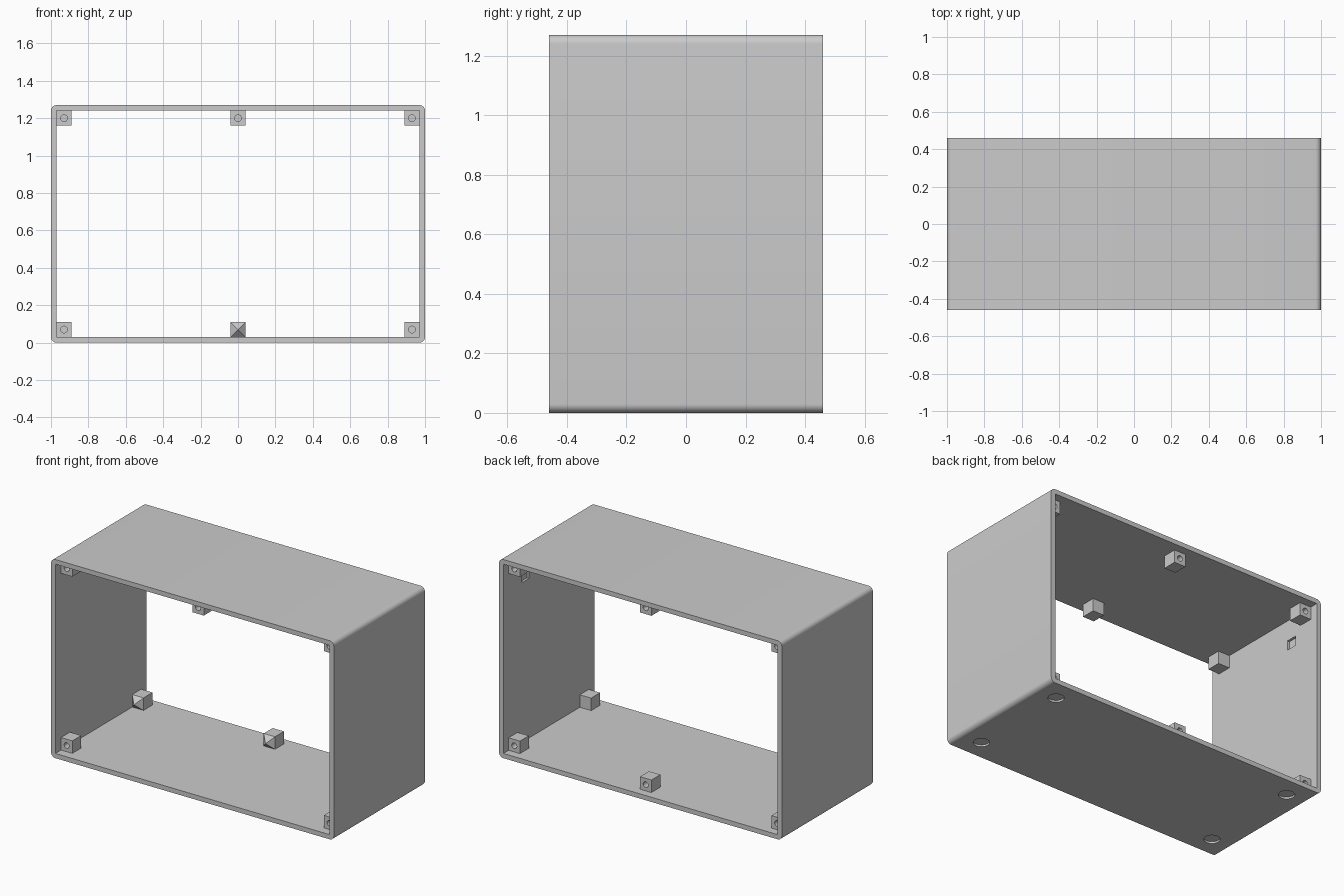
import bpy, bmesh
from math import radians, pi
from mathutils import Matrix, Vector

if "Cube" in bpy.data.objects:
    bpy.data.objects.remove(bpy.data.objects["Cube"])

W, D, H, T = 2.0, 0.92, 1.27, 0.03    # outer size and wall thickness
B = 0.08                              # boss width


def finish(name, bm):
    bmesh.ops.recalc_face_normals(bm, faces=bm.faces)
    mesh = bpy.data.meshes.new(name)
    bm.to_mesh(mesh)
    bm.free()
    ob = bpy.data.objects.new(name, mesh)
    bpy.context.collection.objects.link(ob)
    return ob


def box_bm(size, loc):
    bm = bmesh.new()
    bmesh.ops.create_cube(bm, size=1, matrix=Matrix.Translation(loc) @ Matrix.Diagonal((*size, 1)))
    return bm


def cylinder(name, r, depth, loc, rot=Matrix()):
    bm = bmesh.new()
    bmesh.ops.create_cone(bm, cap_ends=True, segments=32, radius1=r, radius2=r, depth=depth,
                          matrix=Matrix.Translation(loc) @ rot)
    return finish(name, bm)


def cut(ob, cutter):
    cutter.hide_render = True
    mod = ob.modifiers.new("cut", 'BOOLEAN')
    mod.operation, mod.solver, mod.object = 'DIFFERENCE', 'EXACT', cutter
    bpy.context.view_layer.objects.active = ob
    bpy.ops.object.modifier_apply(modifier=mod.name)
    bpy.data.objects.remove(cutter, do_unlink=True)


def smooth(ob):
    bpy.ops.object.select_all(action='DESELECT')
    ob.select_set(True)
    bpy.context.view_layer.objects.active = ob
    bpy.ops.object.shade_smooth_by_angle(angle=radians(30))


# Open case with rounded long edges
bm = box_bm((W, D, H), (0, 0, H / 2))
long_edges = [e for e in bm.edges if abs(e.verts[0].co.y - e.verts[1].co.y) > 0.5]
bmesh.ops.bevel(bm, geom=long_edges, offset=0.03, segments=8, profile=0.5, affect='EDGES')
case = finish("case_shell", bm)
cut(case, finish("opening", box_bm((W - 2 * T, D + 0.2, H - 2 * T), (0, 0, H / 2))))

# Shallow foot recesses underneath and small pockets in the side walls
for sx in (-1, 1):
    for sy in (-1, 1):
        cut(case, cylinder("foot_recess", 0.047, 0.024, (sx * 0.855, sy * 0.33, 0)))
    cut(case, finish("wall_pocket", box_bm((0.03, 0.07, 0.06), (sx * (W / 2 - T), 0.235, 1.08))))
smooth(case)


# Screw bosses: outer end faces sy, rear ones taper to a point inside
def make_boss(name, sy, tapered):
    bm = box_bm((B, 0.09, B), (0, 0, 0))
    if tapered:
        inner = [f for f in bm.faces if f.calc_center_median().y * sy < -0.04]
        tip = bmesh.ops.poke(bm, faces=inner)["verts"][0]
        tip.co += Vector((0, -sy * 0.04, 0))
    ob = finish(name, bm)
    cut(ob, cylinder("screw_hole", 0.018, 0.12, (0, sy * 0.045, 0), Matrix.Rotation(pi / 2, 4, 'X')))
    smooth(ob)
    return ob


def place_bosses(name, sy, tapered, spots, y):
    first = make_boss(name, sy, tapered)
    for i, (x, z) in enumerate(spots):
        ob = first if i == 0 else first.copy()
        if i:
            bpy.context.collection.objects.link(ob)
        ob.location = (x, y, z)


top, low, side = H - T - B / 2, T + B / 2, W / 2 - T - B / 2
corners = [(sx * side, z) for sx in (-1, 1) for z in (low, top)]
place_bosses("front_boss", -1, False, corners + [(0, top)], -0.358)
place_bosses("back_boss", 1, True, corners + [(0, top), (0, low)], 0.362)
